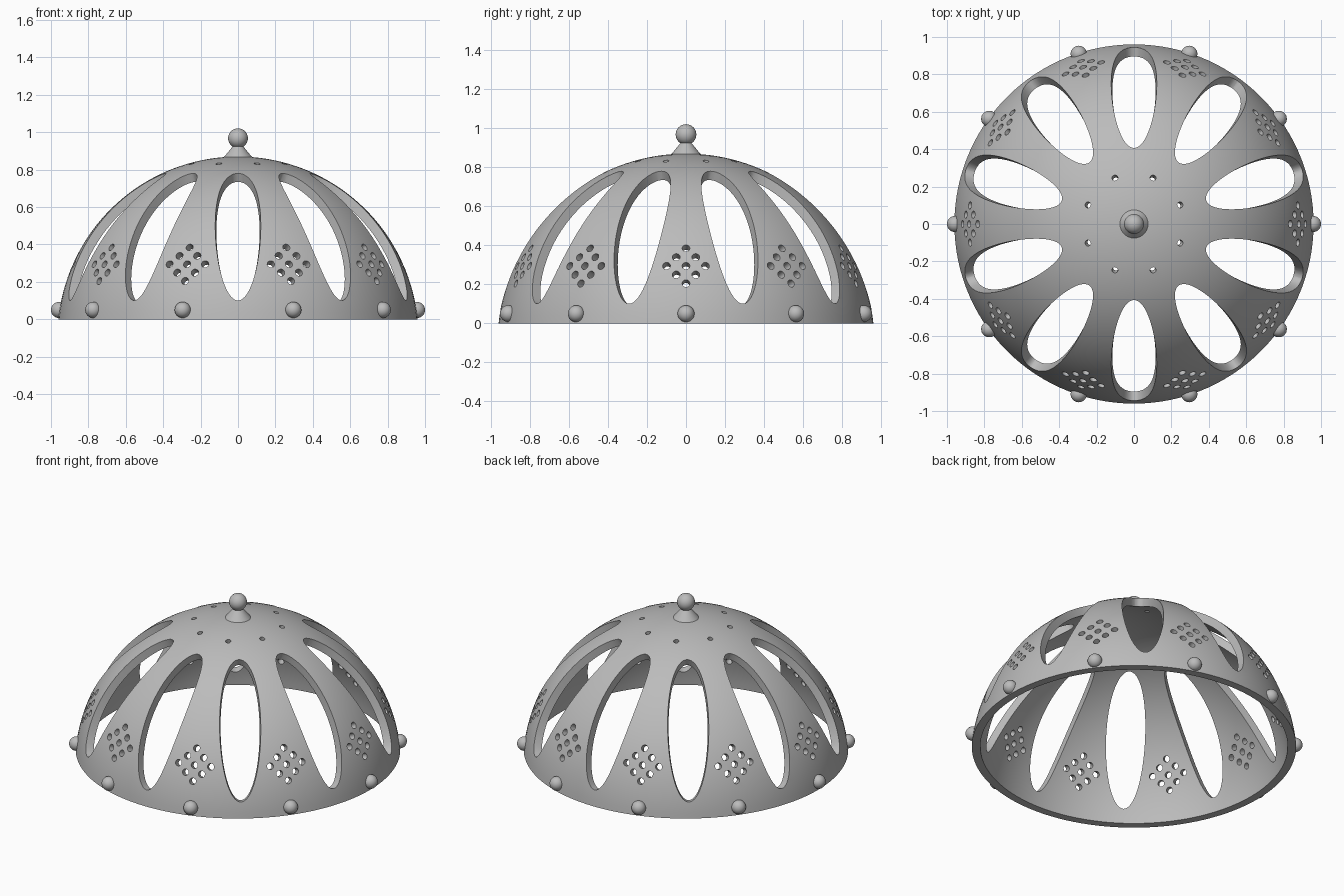
import bpy, bmesh, math
from mathutils import Vector, Matrix

if "Cube" in bpy.data.objects:
    bpy.data.objects.remove(bpy.data.objects["Cube"])

R, WALL, CZ = 0.965, 0.05, -0.095   # outer radius, shell thickness, sphere centre height
CENTRE = Vector((0, 0, CZ))

metal = bpy.data.materials.new("grey metal")
metal.diffuse_color = (0.5, 0.5, 0.5, 1)
metal.use_nodes = True
metal.node_tree.nodes["Principled BSDF"].inputs["Base Color"].default_value = metal.diffuse_color


def finish(bm, name):
    bmesh.ops.recalc_face_normals(bm, faces=bm.faces[:])
    mesh = bpy.data.meshes.new(name)
    bm.to_mesh(mesh)
    bm.free()
    ob = bpy.data.objects.new(name, mesh)
    mesh.materials.append(metal)
    bpy.context.collection.objects.link(ob)
    return ob


def smooth(ob):
    bpy.ops.object.select_all(action='DESELECT')
    ob.select_set(True)
    bpy.context.view_layer.objects.active = ob
    bpy.ops.object.shade_smooth_by_angle(angle=math.radians(35))


def revolve(name, profile, steps):
    bm = bmesh.new()
    vs = [bm.verts.new((r, 0, z)) for r, z in profile]
    es = [bm.edges.new(p) for p in zip(vs, vs[1:])]
    bmesh.ops.spin(bm, geom=vs + es, cent=(0, 0, 0), axis=(0, 0, 1),
                   angle=math.tau, steps=steps, use_merge=True)
    bmesh.ops.remove_doubles(bm, verts=bm.verts[:], dist=1e-5)
    return finish(bm, name)


def direction(azimuth, elevation):
    return Vector((math.cos(azimuth) * math.cos(elevation),
                   math.sin(azimuth) * math.cos(elevation), math.sin(elevation)))


def radial_cutter(bm, azimuth, elevation, half_w, half_h, n, near=0.72, far=1.12):
    """Tapered elliptical plug pointing out from the dome centre (half sizes are angles)."""
    axis = direction(azimuth, elevation)
    side = Vector((-math.sin(azimuth), math.cos(azimuth), 0))
    rings = [[], []]
    for i in range(n):
        t = math.tau * i / n
        l = half_w * math.cos(t)
        d = direction(azimuth, elevation + half_h * math.sin(t)) * math.sqrt(1 - l * l) + side * l
        d /= d.dot(axis)
        for ring, k in zip(rings, (near, far)):
            ring.append(bm.verts.new(CENTRE + d * k * R))
    bm.faces.new(rings[0])
    bm.faces.new(rings[1])
    for i in range(n):
        j = (i + 1) % n
        bm.faces.new((rings[0][i], rings[0][j], rings[1][j], rings[1][i]))


# Dome shell: outer arc down to the rim, inner arc back up
def arc(radius, n=36):
    low = math.asin(-CZ / radius)
    return [(radius * math.cos(a), CZ + radius * math.sin(a))
            for a in (math.pi / 2 + (low - math.pi / 2) * i / n for i in range(n + 1))]


outer, inner = arc(R), arc(R - WALL)
outer[0], inner[0] = (0, outer[0][1]), (0, inner[0][1])
dome = revolve("dome", outer + inner[::-1], 120)

# Cutters: petal slots, diamond perforations and crown holes
bm = bmesh.new()
for k in range(10):
    radial_cutter(bm, math.radians(18 + 36 * k), math.radians(38.4), 0.122 / R,
                  math.radians(26.7), 64)
    for i in (-1, 0, 1):
        for j in (-1, 0, 1):
            z = 0.295 + 0.045 * (i + j)
            elev = math.asin((z - CZ) / R)
            az = math.radians(36 * k) + math.asin(0.05 * (i - j) / (R * math.cos(elev)))
            radial_cutter(bm, az, elev, 0.02 / R, 0.02 / R, 16, 0.9, 1.05)
for k in range(8):
    radial_cutter(bm, math.radians(22.5 + 45 * k), math.acos(0.267 / R),
                  0.016 / R, 0.016 / R, 16, 0.9, 1.05)
cutter = finish(bm, "hole_cutter")
cutter.hide_render = True

mod = dome.modifiers.new("holes", 'BOOLEAN')
mod.operation = 'DIFFERENCE'
mod.solver = 'EXACT'
mod.object = cutter
bpy.context.view_layer.objects.active = dome
bpy.ops.object.modifier_apply(modifier=mod.name)
bpy.data.objects.remove(cutter)
smooth(dome)


def ball(name, location, radius):
    bm = bmesh.new()
    bmesh.ops.create_uvsphere(bm, u_segments=32, v_segments=16, radius=radius,
                              matrix=Matrix.Translation(location))
    smooth(finish(bm, name))


# Rim beads
for k in range(10):
    a = math.radians(36 * k)
    ball("rim_bead", (0.957 * math.cos(a), 0.957 * math.sin(a), 0.05), 0.043)

# Finial: cone foot and ball
smooth(revolve("finial_foot", [(0, 0.85), (0.077, 0.85), (0.077, 0.865), (0.025, 0.928), (0, 0.928)], 48))
ball("finial_ball", (0, 0, 0.968), 0.053)
